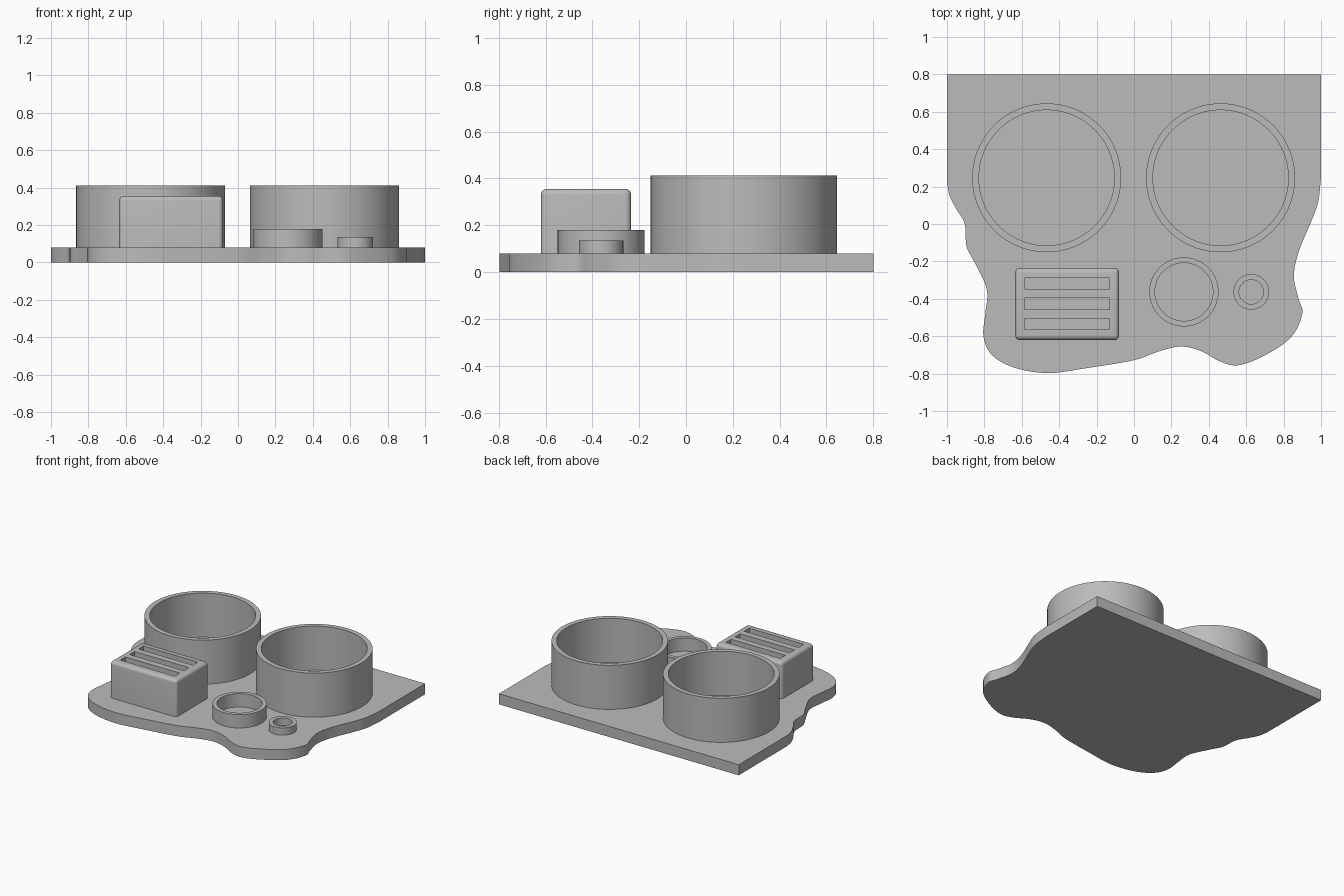
import bpy, bmesh, math
from mathutils import Vector

if "Cube" in bpy.data.objects:
    bpy.data.objects.remove(bpy.data.objects["Cube"])

grey = bpy.data.materials.new("plain grey")
grey.use_nodes = True
grey.diffuse_color = (0.5, 0.5, 0.5, 1)
grey.node_tree.nodes["Principled BSDF"].inputs["Base Color"].default_value = (0.5, 0.5, 0.5, 1)

PLATE = 0.08   # plate thickness
SINK = 0.07    # parts start slightly inside the plate


def finish(name, bm, smooth=True):
    bmesh.ops.recalc_face_normals(bm, faces=bm.faces)
    mesh = bpy.data.meshes.new(name)
    bm.to_mesh(mesh)
    bm.free()
    mesh.materials.append(grey)
    ob = bpy.data.objects.new(name, mesh)
    bpy.context.collection.objects.link(ob)
    if smooth:
        select_only(ob)
        bpy.ops.object.shade_smooth_by_angle(angle=math.radians(30))
    return ob


def select_only(ob):
    bpy.ops.object.select_all(action='DESELECT')
    ob.select_set(True)
    bpy.context.view_layer.objects.active = ob


def spline(points, steps=6):
    """Smooth curve passing through the points."""
    p = [Vector(q) for q in points]
    p = [p[0] * 2 - p[1]] + p + [p[-1] * 2 - p[-2]]
    out = []
    for a, b, c, d in zip(p, p[1:], p[2:], p[3:]):
        for i in range(steps):
            t = i / steps
            out.append(0.5 * (2 * b + (c - a) * t + (2 * a - 5 * b + 4 * c - d) * t * t
                              + (3 * b - a - 3 * c + d) * t ** 3))
    return out + [p[-2]]


def add_box(bm, x0, x1, y0, y1, z0, z1):
    geom = bmesh.ops.create_cube(bm, size=1)
    for v in geom["verts"]:
        v.co = (x1 if v.co.x > 0 else x0, y1 if v.co.y > 0 else y0, z1 if v.co.z > 0 else z0)


def ring_wall(name, x, y, outer, inner, top, sides=96):
    """Round open holder standing on the plate."""
    bm = bmesh.new()
    loops = []
    for r, z in [(outer, SINK), (outer, top), (inner, top), (inner, SINK)]:
        loops.append([bm.verts.new((x + r * math.cos(2 * math.pi * i / sides),
                                    y + r * math.sin(2 * math.pi * i / sides), z))
                      for i in range(sides)])
    for a, b in zip(loops, loops[1:] + loops[:1]):
        for i in range(sides):
            j = (i + 1) % sides
            bm.faces.new((a[i], a[j], b[j], b[i]))
    return finish(name, bm)


# Base plate: straight back and sides, wavy front edge
wave = [(-1, 0.22), (-0.985, 0.15), (-0.95, 0.08), (-0.905, 0), (-0.895, -0.12),
        (-0.85, -0.21), (-0.787, -0.35), (-0.795, -0.48), (-0.805, -0.6), (-0.76, -0.7),
        (-0.64, -0.768), (-0.46, -0.797), (-0.25, -0.77), (0, -0.728), (0.13, -0.682),
        (0.25, -0.655), (0.36, -0.68), (0.46, -0.735), (0.56, -0.755), (0.7, -0.702),
        (0.84, -0.605), (0.9, -0.48), (0.88, -0.4), (0.855, -0.28), (0.88, -0.15),
        (0.95, 0.02), (0.985, 0.12), (1, 0.25)]
bm = bmesh.new()
outline = [(-1, 0.8)] + [tuple(p) for p in spline(wave)] + [(1, 0.8)]
base = bm.faces.new([bm.verts.new((x, y, 0)) for x, y in outline])
top = bmesh.ops.extrude_face_region(bm, geom=[base], use_keep_orig=True)
for v in top["geom"]:
    if isinstance(v, bmesh.types.BMVert):
        v.co.z = PLATE
finish("base_plate", bm)

# Round holders
ring_wall("right_large_holder", -0.467, 0.247, 0.398, 0.362, 0.412)
ring_wall("left_large_holder", 0.463, 0.247, 0.398, 0.362, 0.412)
ring_wall("medium_holder", 0.267, -0.363, 0.185, 0.155, 0.18)
ring_wall("small_holder", 0.627, -0.363, 0.095, 0.065, 0.135)

# Rounded block with three slots
bm = bmesh.new()
add_box(bm, -0.635, -0.08, -0.62, -0.235, SINK, 0.355)
edges = [e for e in bm.edges if max(v.co.z for v in e.verts) > PLATE]
bmesh.ops.bevel(bm, geom=edges, offset=0.024, segments=5, profile=0.5, affect='EDGES')
block = finish("slotted_block", bm, smooth=False)

bm = bmesh.new()
for y in (-0.318, -0.426, -0.535):
    add_box(bm, -0.585, -0.132, y - 0.03, y + 0.03, PLATE + 0.02, 0.5)
cutter = finish("slot_cutter", bm, smooth=False)
cutter.hide_render = True

cut = block.modifiers.new("slots", 'BOOLEAN')
cut.operation = 'DIFFERENCE'
cut.solver = 'EXACT'
cut.object = cutter
select_only(block)
bpy.ops.object.modifier_apply(modifier=cut.name)
bpy.data.objects.remove(cutter)
bpy.ops.object.shade_smooth_by_angle(angle=math.radians(30))
